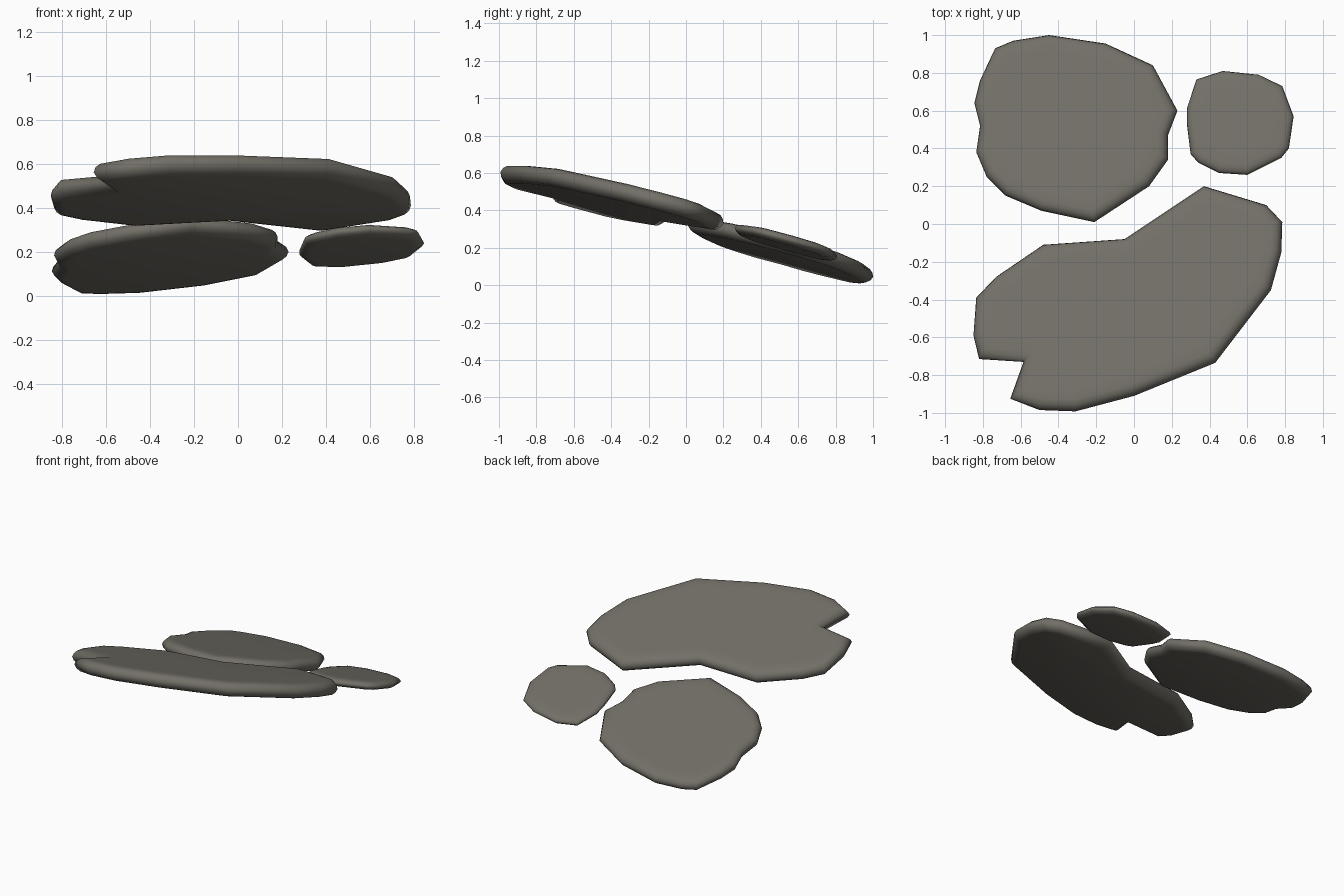
import bpy, bmesh
from mathutils import Vector

if "Cube" in bpy.data.objects:
    bpy.data.objects.remove(bpy.data.objects["Cube"])

stone = bpy.data.materials.new("weathered grey stone")
stone.diffuse_color = (0.17, 0.16, 0.136, 1)
stone.use_nodes = True
stone.node_tree.nodes["Principled BSDF"].inputs["Base Color"].default_value = stone.diffuse_color

# All slabs lie on one shared sloping bed: z = BED + SX*x + SY*y
BED, SX, SY = 0.308, 0.073, -0.275
NORMAL = Vector((-SX, -SY, 1)).normalized()

# Rounded rim: (height fraction, inset from outline)
RIM = [(0, .055), (.06, .03), (.25, .01), (.5, 0), (.75, .008), (.93, .025), (1, .05), (1.01, .1)]


def inset(pts, d):
    """Mitred inward offset of a counter-clockwise outline."""
    out, n = [], len(pts)
    for i, p in enumerate(pts):
        a = (p - pts[i - 1]).normalized()
        b = (pts[(i + 1) % n] - p).normalized()
        na, nb = Vector((-a.y, a.x)), Vector((-b.y, b.x))
        m = (na + nb).normalized()
        out.append(p + m * d / max(m.dot(na), 0.6))
    return out


def slab(name, outline, thick):
    pts = [Vector(p) for p in outline]
    bm = bmesh.new()
    rings = []
    for f, d in RIM:
        ring = []
        for p in inset(pts, d):
            base = Vector((p.x, p.y, BED + thick / 2 + SX * p.x + SY * p.y))
            ring.append(bm.verts.new(base + NORMAL * (f - .5) * thick))
        rings.append(ring)
    n = len(pts)
    for lo, hi in zip(rings, rings[1:]):
        for i in range(n):
            j = (i + 1) % n
            bm.faces.new((lo[i], lo[j], hi[j], hi[i]))
    bm.faces.new(rings[-1])
    bm.faces.new(rings[0][::-1])
    for f in bm.faces:
        f.smooth = True
    me = bpy.data.meshes.new(name)
    bm.to_mesh(me)
    bm.free()
    me.materials.append(stone)
    bpy.context.collection.objects.link(bpy.data.objects.new(name, me))


# Long curved slab with the notch at its left end
slab("large_notched_slab", [
    (-.48, -.11), (-.73, -.28), (-.835, -.39), (-.85, -.59), (-.82, -.715),
    (-.585, -.73), (-.655, -.925), (-.5, -.985), (-.31, -.992), (0, -.91),
    (.43, -.735), (.725, -.35), (.78, -.15), (.785, .01), (.70, .10),
    (.37, .2), (-.05, -.08)], .096)

# Rounded slab
slab("round_slab", [
    (-.21, .01), (.08, .2), (.18, .34), (.18, .47), (.23, .6), (.1, .84),
    (-.15, .955), (-.45, 1), (-.64, .97), (-.735, .93), (-.815, .76),
    (-.845, .64), (-.815, .52), (-.835, .38), (-.78, .25), (-.68, .15),
    (-.49, .07)], .085)

# Small slab
slab("small_slab", [
    (.6, .26), (.78, .35), (.82, .4), (.845, .57), (.785, .73), (.66, .79),
    (.47, .81), (.33, .765), (.28, .61), (.28, .53), (.3, .37), (.34, .325),
    (.45, .27)], .055)
